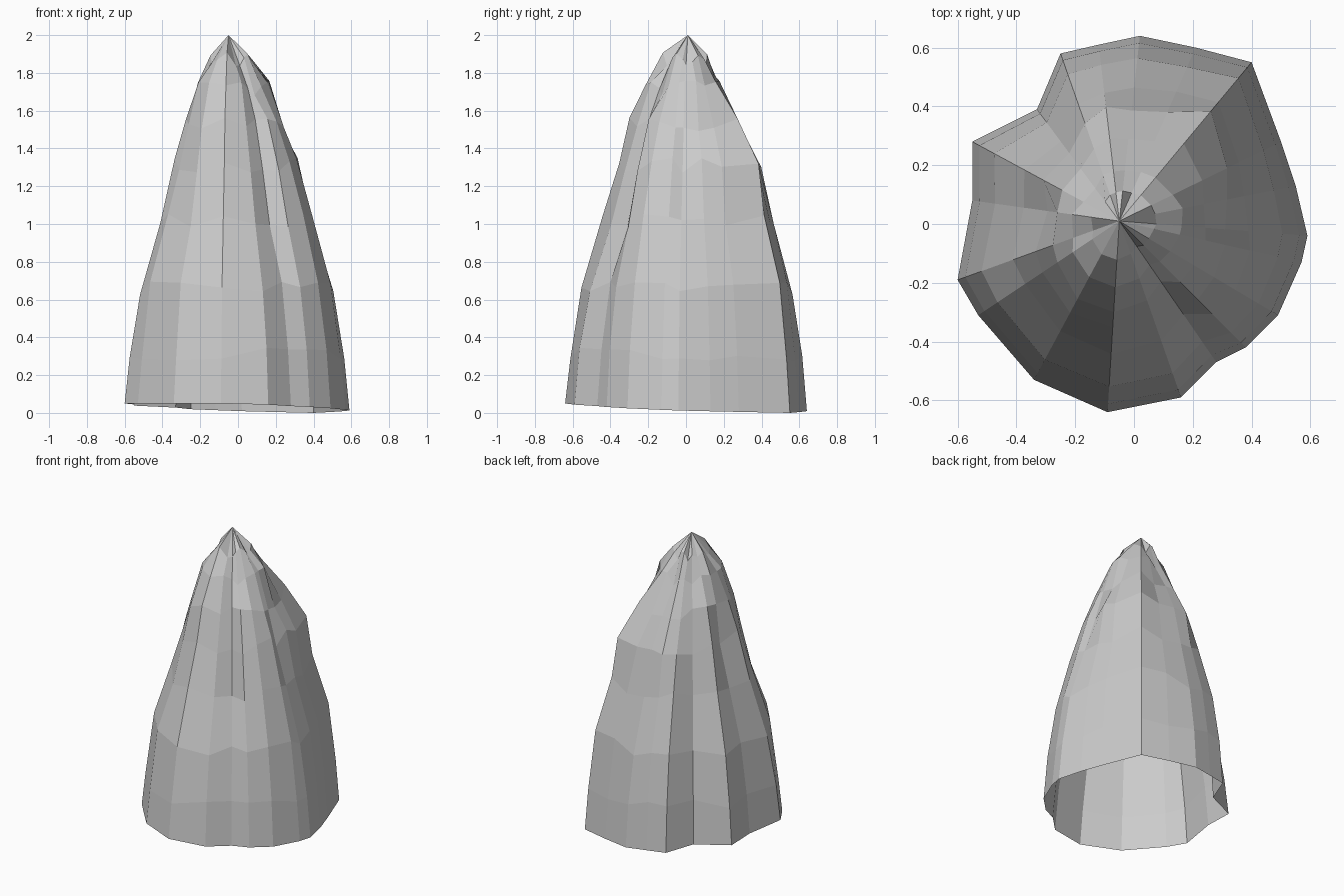
import bpy, bmesh, random
from mathutils import Vector

if "Cube" in bpy.data.objects:
    bpy.data.objects.remove(bpy.data.objects["Cube"])

random.seed(4)

# Ground outline of the spire: x, y, shrink at the shoulder, shrink near the tip
COLUMNS = [
    (0.59, -0.04, .57, .34), (0.55, 0.13, .60, .35), (0.50, 0.28, .65, .34),
    (0.40, 0.55, .68, .28), (0.21, 0.60, .64, .28), (0.02, 0.64, .61, .28),
    (-0.12, 0.61, .63, .28), (-0.25, 0.58, .60, .27), (-0.33, 0.39, .62, .30),
    (-0.55, 0.28, .52, .25), (-0.55, 0.08, .50, .33), (-0.60, -0.19, .52, .28),
    (-0.53, -0.31, .56, .33), (-0.34, -0.53, .59, .36), (-0.09, -0.64, .57, .35),
    (0.16, -0.59, .56, .32), (0.28, -0.47, .53, .31), (0.38, -0.42, .62, .33),
    (0.49, -0.31, .60, .32), (0.57, -0.13, .58, .33),
]
# Height, and position along outline (0) -> shoulder (1) -> tip (2)
LEVELS = [(0.03, 0), (0.31, .10), (0.66, .31), (1.02, .72),
          (1.31, 1), (1.53, 1.48), (1.72, 2), (1.87, 2.42)]
APEX = Vector((-0.05, 0.01, 2.0))


def shrink(level, shoulder, tip):
    if level <= 1:
        return 1 + (shoulder - 1) * level
    if level <= 2:
        return shoulder + (tip - shoulder) * (level - 1)
    return tip * (3 - level)


# Rock spire: an open-bottomed faceted shell
bm = bmesh.new()
rings = []
for i, (z, level) in enumerate(LEVELS):
    ring = []
    for x, y, shoulder, tip in COLUMNS:
        s = shrink(level, shoulder, tip)
        if i == 0:
            h = min(0.05, max(0, 0.03 - 0.0316 * (x + y)))
        else:
            h = z + random.uniform(-0.04, 0.04)
            if 2 < i < 7:
                s *= random.uniform(0.97, 1.03)
        ring.append(bm.verts.new((APEX.x * (1 - s) + x * s,
                                  APEX.y * (1 - s) + y * s, h)))
    rings.append(ring)

n = len(COLUMNS)
for low, high in zip(rings, rings[1:]):
    for k in range(n):
        j = (k + 1) % n
        bm.faces.new((low[k], low[j], high[j], high[k]))
top = bm.verts.new(APEX)
for k in range(n):
    bm.faces.new((rings[-1][k], rings[-1][(k + 1) % n], top))

mesh = bpy.data.meshes.new("rock_spire")
bm.to_mesh(mesh)
bm.free()
bpy.context.collection.objects.link(bpy.data.objects.new("rock_spire", mesh))
